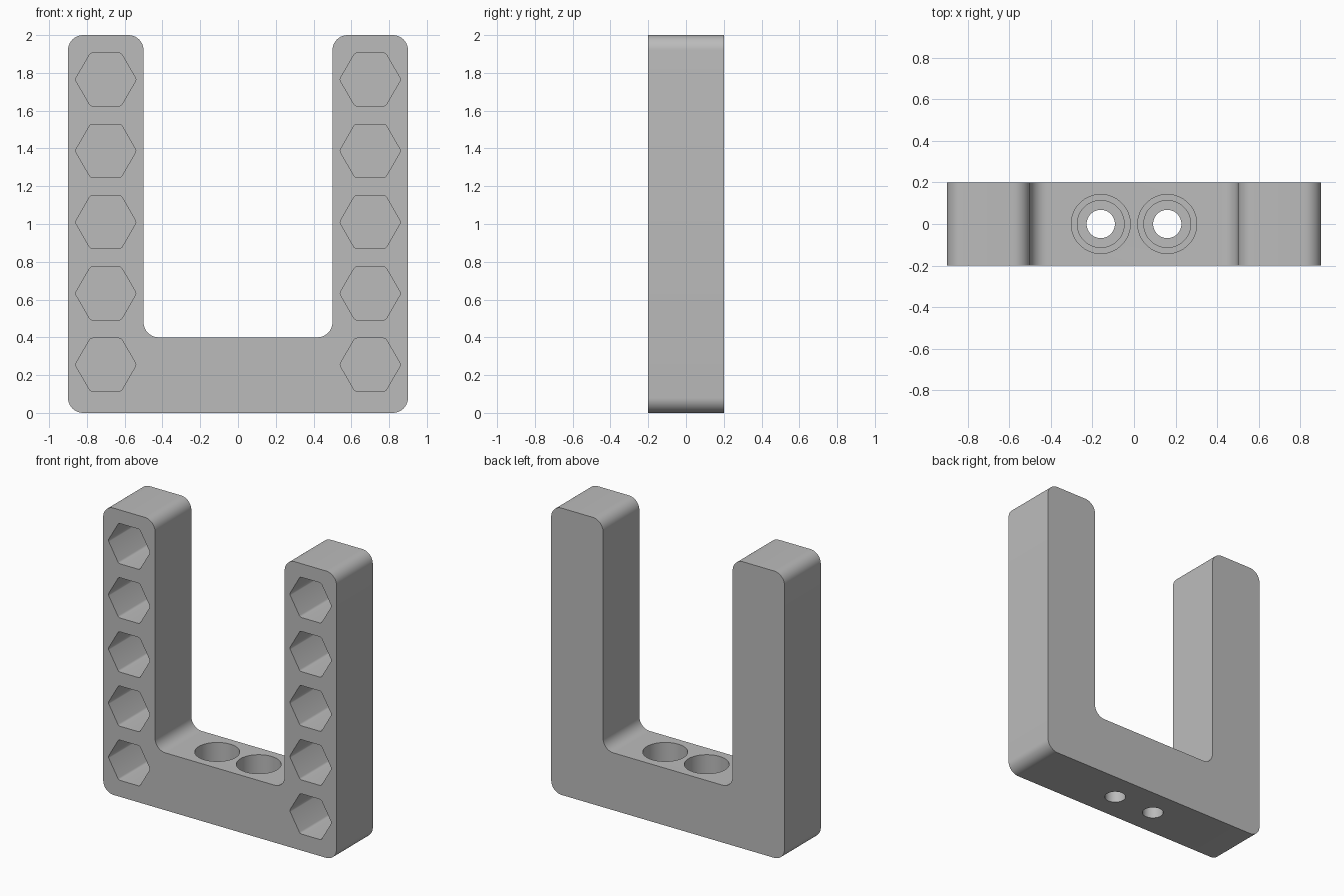
import bpy, bmesh, math
from mathutils import Vector

if "Cube" in bpy.data.objects:
    bpy.data.objects.remove(bpy.data.objects["Cube"])

grey = bpy.data.materials.new("plain grey")
grey.diffuse_color = (0.5, 0.5, 0.5, 1)
grey.use_nodes = True
grey.node_tree.nodes["Principled BSDF"].inputs["Base Color"].default_value = grey.diffuse_color


def rounded(points, r, steps):
    """Fillet every corner of a closed 2D outline."""
    pts, out = [Vector(p) for p in points], []
    for i, p in enumerate(pts):
        a = (pts[i - 1] - p).normalized()
        b = (pts[(i + 1) % len(pts)] - p).normalized()
        half = a.angle(b) / 2
        c = p + (a + b).normalized() * (r / math.sin(half))
        t = r / math.tan(half)
        s, e = (p + a * t - c).normalized(), (p + b * t - c).normalized()
        out += [c + s.slerp(e, k / steps).normalized() * r for k in range(steps + 1)]
    return out


def prism(bm, outline, y0, y1):
    """Extrude an xz outline from y0 to y1."""
    rings = [[bm.verts.new((p.x, y, p.y)) for p in outline] for y in (y0, y1)]
    n = len(outline)
    for ring in rings:
        bm.faces.new(ring)
    for i in range(n):
        j = (i + 1) % n
        bm.faces.new((rings[0][i], rings[0][j], rings[1][j], rings[1][i]))


def turned(bm, cx, profile, n=64):
    """Revolve an (r, z) profile around the vertical line x = cx, with end caps."""
    ang = [2 * math.pi * k / n for k in range(n)]
    rings = [[bm.verts.new((cx + r * math.cos(a), r * math.sin(a), z)) for a in ang]
             for r, z in profile]
    bm.faces.new(rings[0])
    bm.faces.new(rings[-1])
    for lo, hi in zip(rings, rings[1:]):
        for i in range(n):
            j = (i + 1) % n
            bm.faces.new((lo[i], lo[j], hi[j], hi[i]))


def make(name, bm):
    bmesh.ops.recalc_face_normals(bm, faces=bm.faces)
    me = bpy.data.meshes.new(name)
    bm.to_mesh(me)
    bm.free()
    me.materials.append(grey)
    ob = bpy.data.objects.new(name, me)
    bpy.context.collection.objects.link(ob)
    return ob


# U-shaped body with rounded corners
bm = bmesh.new()
u_shape = [(-0.9, 0), (0.9, 0), (0.9, 2), (0.5, 2), (0.5, 0.4),
           (-0.5, 0.4), (-0.5, 2), (-0.9, 2)]
prism(bm, rounded(u_shape, 0.08, 10), -0.2, 0.2)
body = make("u_bracket", bm)

# Hexagonal blind pockets in the front of both arms
bm = bmesh.new()
for x in (-0.7, 0.7):
    for row in range(5):
        z = 0.255 + 0.3775 * row
        hexagon = [(x + 0.162 * math.cos(k * math.pi / 3),
                    z + 0.162 * math.sin(k * math.pi / 3)) for k in range(6)]
        prism(bm, rounded(hexagon, 0.02, 4), -0.3, 0.13)

# Stepped screw holes through the base
for x in (-0.16, 0.16):
    turned(bm, x, [(0.142, 0.5), (0.142, 0.15), (0.113, 0.15),
                   (0.113, 0.08), (0.068, 0.08), (0.068, -0.1)])
cutter = make("pocket_cutter", bm)
cutter.hide_render = True

# Cut, then remove the helper
mod = body.modifiers.new("pockets", 'BOOLEAN')
mod.operation = 'DIFFERENCE'
mod.solver = 'EXACT'
mod.object = cutter
bpy.context.view_layer.objects.active = body
body.select_set(True)
cutter.select_set(False)
bpy.ops.object.modifier_apply(modifier=mod.name)
bpy.data.objects.remove(cutter)
bpy.ops.object.shade_smooth_by_angle(angle=math.radians(30))
